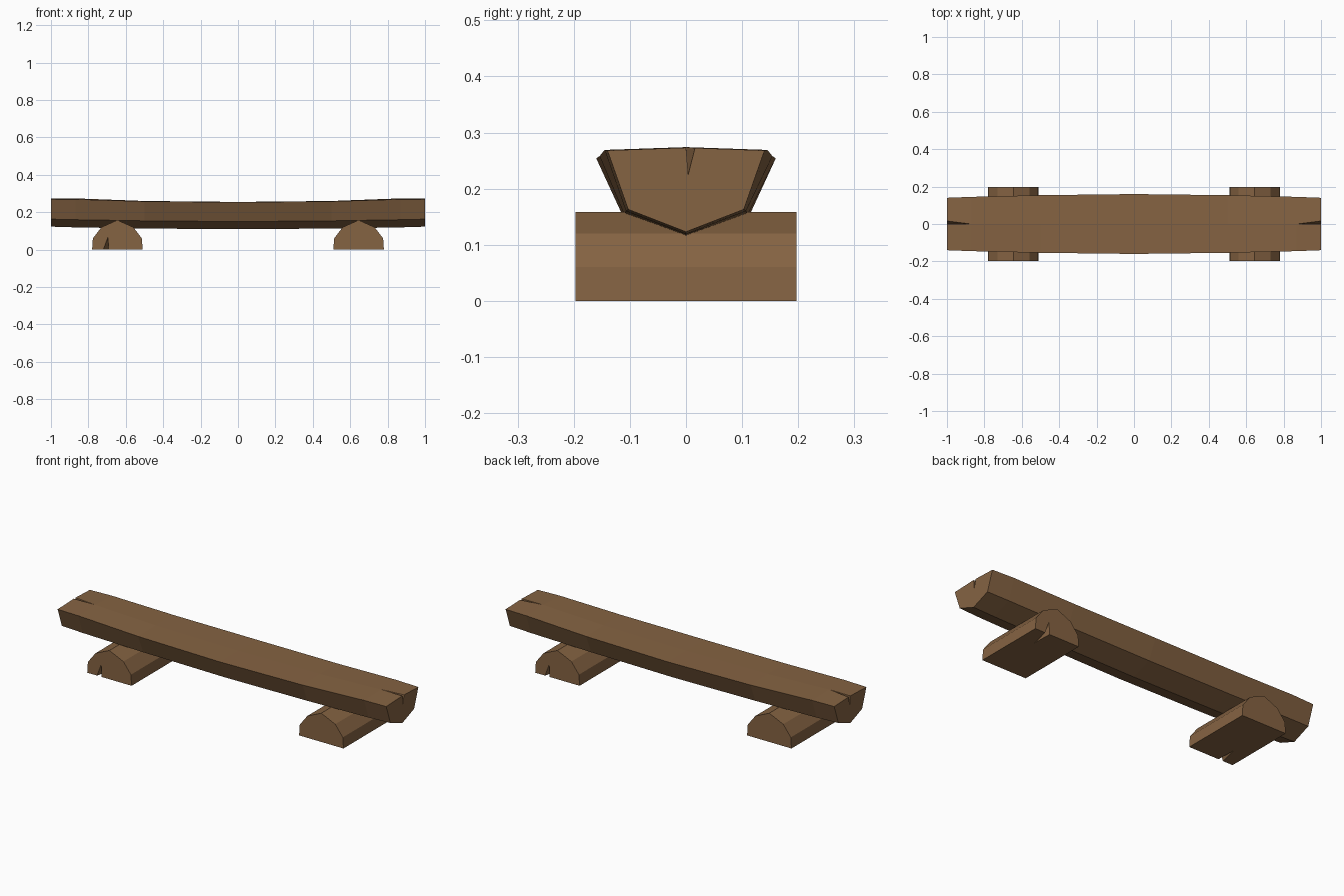
import bpy, bmesh, math
from mathutils import Matrix

if "Cube" in bpy.data.objects:
    bpy.data.objects.remove(bpy.data.objects["Cube"])

wood = bpy.data.materials.new("brown wood")
wood.diffuse_color = (0.235, 0.125, 0.055, 1)
wood.use_nodes = True
wood.node_tree.nodes["Principled BSDF"].inputs["Base Color"].default_value = wood.diffuse_color


def loft(name, sections):
    """Skin a row of matching outlines; coincident points collapse."""
    bm = bmesh.new()
    rings = [[bm.verts.new(p) for p in s] for s in sections]
    n = len(rings[0])
    for a, b in zip(rings, rings[1:]):
        for i in range(n):
            j = (i + 1) % n
            bm.faces.new((a[i], a[j], b[j], b[i]))
    bm.faces.new(rings[0])
    bm.faces.new(rings[-1][::-1])
    bmesh.ops.remove_doubles(bm, verts=bm.verts, dist=0.0005)
    bmesh.ops.recalc_face_normals(bm, faces=bm.faces)
    mesh = bpy.data.meshes.new(name)
    bm.to_mesh(mesh)
    bm.free()
    mesh.materials.append(wood)
    ob = bpy.data.objects.new(name, mesh)
    bpy.context.collection.objects.link(ob)
    return ob


# Seat plank: x, half width, edge z, ridge z, lower edge half width and z, keel z, split size
half = [(0.0, 0.160, 0.254, 0.255, 0.112, 0.150, 0.109, 0),
        (0.5, 0.154, 0.258, 0.260, 0.110, 0.154, 0.113, 0),
        (0.87, 0.145, 0.269, 0.274, 0.107, 0.160, 0.119, 0),
        (1.0, 0.140, 0.268, 0.273, 0.103, 0.163, 0.123, 1)]
stations = [(-r[0],) + r[1:] for r in half[:0:-1]] + half


def plank_section(x, w, ze, zr, wl, zl, zk, s):
    pts = [(-w, ze), (0, zr), (0.004 * s, zr - 0.048 * s), (0.016 * s, zr - 0.0005 * s),
           (w, ze), (wl, zl), (0, zk), (-wl, zl)]
    return [(x, y, z) for y, z in pts]


loft("seat_plank", [plank_section(*r) for r in stations])


# Half-log supports, each with a split in one end
def log_section(y, s):
    notch_x = -0.05
    arc = [(-0.135, 0), (-0.131, 0.06), (-0.085, 0.12), (0, 0.158),
           (0.085, 0.12), (0.131, 0.06), (0.135, 0)]
    notch = [(notch_x + 0.003 * s, 0), (notch_x, 0.068 * s), (notch_x - 0.025 * s, 0)]
    return [(x, y, z) for x, z in arc + notch]


for name, cx, turn in (("left_support", -0.645, 0), ("right_support", 0.645, math.pi)):
    ob = loft(name, [log_section(-0.197, 1), log_section(-0.09, 0), log_section(0.197, 0)])
    ob.data.transform(Matrix.Translation((cx, 0, 0)) @ Matrix.Rotation(turn, 4, 'Z'))
